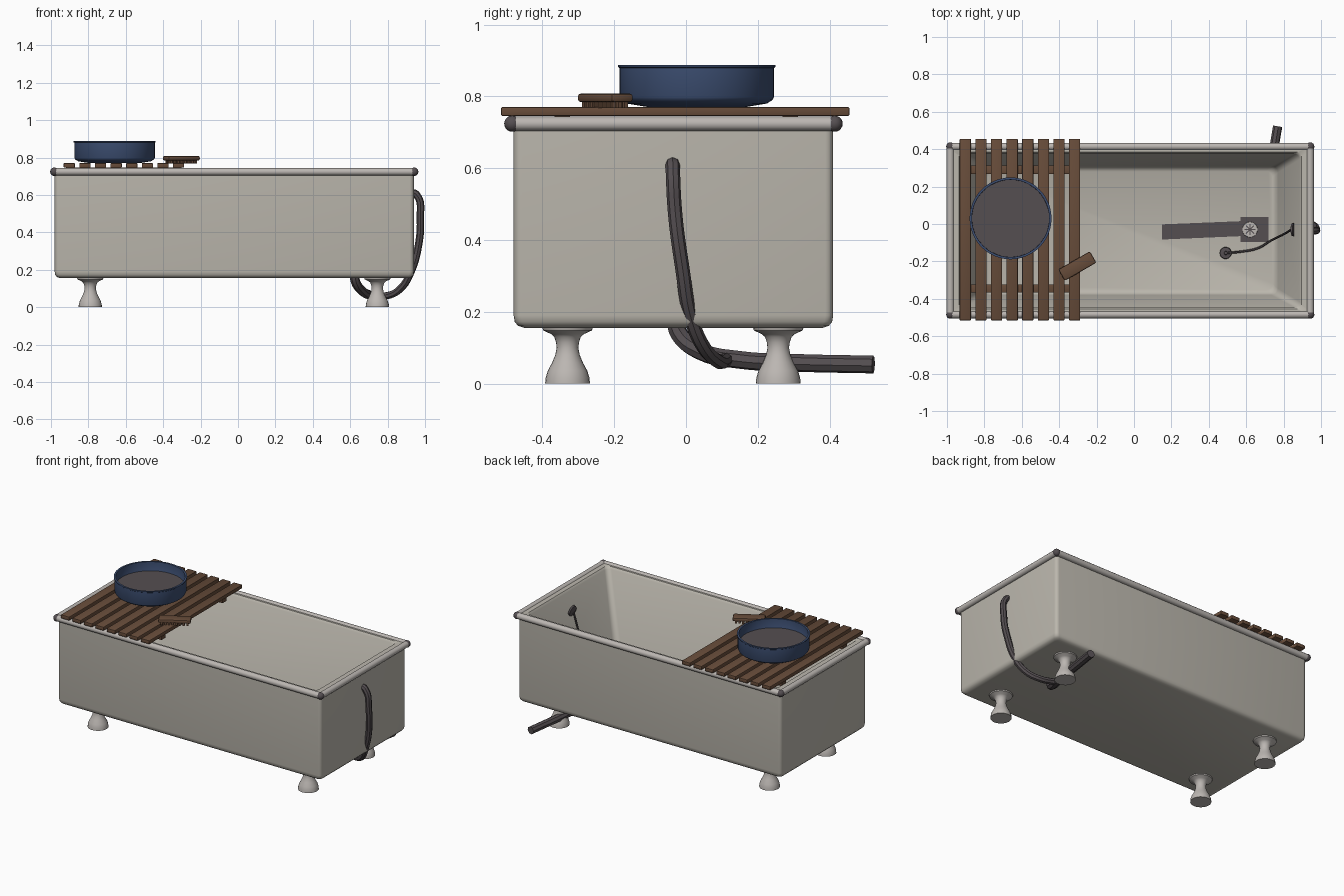
import bpy, bmesh, math
from mathutils import Vector, Matrix

if "Cube" in bpy.data.objects:
    bpy.data.objects.remove(bpy.data.objects["Cube"])

def mat(name, c):
    m = bpy.data.materials.new(name)
    m.diffuse_color = (*c, 1)
    m.use_nodes = True
    m.node_tree.nodes["Principled BSDF"].inputs["Base Color"].default_value = m.diffuse_color
    return m

ENAMEL = mat("old_enamel", (0.50, 0.475, 0.42))
IRON = mat("pale_iron", (0.50, 0.47, 0.445))
DARK = mat("charcoal", (0.090, 0.077, 0.083))
WOOD = mat("brown_wood", (0.135, 0.072, 0.042))
BLUE = mat("blue_enamel", (0.045, 0.076, 0.165))
CX, CY = -0.02, -0.035   # tub centre

def finish(name, bm, m, smooth=True):
    bmesh.ops.recalc_face_normals(bm, faces=bm.faces)
    me = bpy.data.meshes.new(name)
    bm.to_mesh(me)
    bm.free()
    me.materials.append(m)
    ob = bpy.data.objects.new(name, me)
    bpy.context.collection.objects.link(ob)
    if smooth:
        bpy.ops.object.select_all(action='DESELECT')
        ob.select_set(True)
        bpy.context.view_layer.objects.active = ob
        bpy.ops.object.shade_smooth_by_angle(angle=math.radians(40))
    return ob

def box(name, loc, size, m, rot=0, bevel=0.0):
    bm = bmesh.new()
    bmesh.ops.create_cube(bm, size=1)
    bmesh.ops.scale(bm, vec=size, verts=bm.verts)
    if bevel:
        bmesh.ops.bevel(bm, geom=bm.edges[:], offset=bevel, segments=2, profile=0.5, affect='EDGES')
    bmesh.ops.transform(bm, matrix=Matrix.Translation(loc) @ Matrix.Rotation(rot, 4, 'Z'), verts=bm.verts)
    return finish(name, bm, m)

def lathe(name, profile, loc, m, steps=32, tilt=0):
    bm = bmesh.new()
    vs = [bm.verts.new((r, 0, z)) for r, z in profile]
    es = [bm.edges.new(p) for p in zip(vs, vs[1:])]
    bmesh.ops.spin(bm, geom=vs + es, cent=(0, 0, 0), axis=(0, 0, 1), angle=2 * math.pi, steps=steps)
    bmesh.ops.remove_doubles(bm, verts=bm.verts, dist=1e-5)
    bmesh.ops.transform(bm, matrix=Matrix.Translation(loc) @ Matrix.Rotation(tilt, 4, 'Y'), verts=bm.verts)
    return finish(name, bm, m)

def tube(name, pts, r, m, res=2, smooth_path=True):
    cu = bpy.data.curves.new(name, 'CURVE')
    cu.dimensions = '3D'
    cu.bevel_depth, cu.bevel_resolution, cu.use_fill_caps = r, res, True
    cu.resolution_u = 6 if smooth_path else 1
    sp = cu.splines.new('BEZIER')
    sp.bezier_points.add(len(pts) - 1)
    for b, p in zip(sp.bezier_points, pts):
        b.co = p
        b.handle_left_type = b.handle_right_type = 'AUTO' if smooth_path else 'VECTOR'
    tmp = bpy.data.objects.new(name + "_curve", cu)
    bpy.context.collection.objects.link(tmp)
    dg = bpy.context.evaluated_depsgraph_get()
    me = bpy.data.meshes.new_from_object(tmp.evaluated_get(dg))
    bpy.data.objects.remove(tmp)
    bm = bmesh.new()
    bm.from_mesh(me)
    return finish(name, bm, m)

def ring(bm, hx, hy, z, r):
    # rounded rectangle loop
    out = []
    for k, (sx, sy) in enumerate(((1, 1), (-1, 1), (-1, -1), (1, -1))):
        for i in range(5):
            a = math.pi / 2 * (k + i / 4)
            out.append(bm.verts.new((CX + sx * (hx - r) + r * math.cos(a),
                                     CY + sy * (hy - r) + r * math.sin(a), z)))
    return out

# Tub shell: outer wall, top ledge, sloping inside and floor
FLOOR = 0.2
loops = [(0.93, 0.415, 0.155, 0.02), (0.948, 0.433, 0.161, 0.022), (0.957, 0.442, 0.172, 0.022),
         (0.96, 0.445, 0.19, 0.022), (0.96, 0.445, 0.735, 0.022), (0.915, 0.42, 0.735, 0.025),
         (0.905, 0.41, 0.722, 0.03), (0.79, 0.345, 0.235, 0.035), (0.778, 0.335, 0.21, 0.035),
         (0.76, 0.318, FLOOR, 0.035)]
bm = bmesh.new()
rings = [ring(bm, *l) for l in loops]
for a, b in zip(rings, rings[1:]):
    for i in range(len(a)):
        j = (i + 1) % len(a)
        bm.faces.new((a[i], a[j], b[j], b[i]))
bm.faces.new(rings[0])
bm.faces.new(rings[-1])
finish("tub_shell", bm, ENAMEL)

# Rolled rim with dark corner knobs
zr = 0.724
for s in (-1, 1):
    y, x = CY + s * 0.449, CX + s * 0.962
    tube("rim_long", [(CX - 0.962, y, zr), (CX + 0.962, y, zr)], 0.02, IRON, 4, False)
    tube("rim_short", [(x, CY - 0.449, zr), (x, CY + 0.449, zr)], 0.02, IRON, 4, False)
    for t in (-1, 1):
        bm = bmesh.new()
        bmesh.ops.create_uvsphere(bm, u_segments=16, v_segments=10, radius=0.0225)
        bmesh.ops.translate(bm, vec=(x, CY + t * 0.449, zr), verts=bm.verts)
        finish("rim_corner", bm, DARK)

# Turned feet
foot = [(0, 0), (0.0625, 0), (0.061, 0.016), (0.055, 0.036), (0.043, 0.058), (0.034, 0.08), (0.03, 0.1),
        (0.032, 0.115), (0.037, 0.13), (0.046, 0.138), (0.068, 0.148), (0.071, 0.158), (0, 0.158)]
for x in (-0.79, 0.745):
    for y in (-0.33, 0.257):
        lathe("foot", foot, (x, y, 0), IRON, 24)

# Slatted bath board
for i in range(8):
    box("board_slat", (-0.902 + i * 0.0835, -0.03, 0.758), (0.06, 0.97, 0.024), WOOD, bevel=0.003)
for y in (0.29, -0.345):
    box("board_batten", (-0.61, y, 0.73), (0.62, 0.045, 0.032), WOOD, bevel=0.003)

# Wash basin with water
basin = [(0, 0.771), (0.14, 0.771), (0.195, 0.78), (0.211, 0.79), (0.215, 0.798), (0.215, 0.879),
         (0.219, 0.882), (0.219, 0.888), (0.207, 0.888), (0.206, 0.82), (0.19, 0.79), (0, 0.785)]
lathe("wash_basin", basin, (-0.66, 0.03, 0), BLUE, 48)
lathe("basin_water", [(0, 0.82), (0.207, 0.82), (0.207, 0.828), (0, 0.828)], (-0.66, 0.03, 0), DARK, 48)

# Scrubbing brush
A = math.radians(30)
box("brush_back", (-0.303, -0.225, 0.796), (0.195, 0.07, 0.024), WOOD, A, 0.008)
for i in range(8):
    for j in range(3):
        p = Matrix.Rotation(A, 3, 'Z') @ Vector((-0.077 + i * 0.022, -0.02 + j * 0.02, 0))
        box("bristle_tuft", (p.x - 0.303, p.y - 0.225, 0.777), (0.012, 0.012, 0.018), WOOD, A)

# Waste and overflow hoses
tube("overflow_hose", [(0.92, -0.037, 0.613), (0.953, -0.037, 0.603), (0.975, -0.03, 0.47), (0.963, -0.01, 0.32),
                       (0.925, 0.012, 0.19), (0.87, 0.05, 0.1), (0.80, 0.09, 0.062), (0.71, 0.11, 0.066)],
     0.02, DARK)
tube("waste_hose", [(0.62, -0.03, 0.19), (0.627, -0.02, 0.14), (0.66, 0.04, 0.09), (0.70, 0.15, 0.066),
                    (0.73, 0.3, 0.058), (0.768, 0.522, 0.053)], 0.025, DARK)

# Floor stain, drain and cross bars
bm = bmesh.new()
for quad in (((0.15, -0.083), (0.57, -0.065), (0.57, 0.015), (0.15, -0.002)),
             ((0.57, -0.097), (0.72, -0.097), (0.72, 0.037), (0.57, 0.037))):
    bm.faces.new([bm.verts.new((x, y, FLOOR + 0.003)) for x, y in quad])
finish("floor_stain", bm, DARK, False)
lathe("drain", [(0, 0), (0.042, 0), (0.04, 0.008), (0, 0.009)], (0.62, -0.03, FLOOR), IRON, 24)
for k in range(4):
    box("drain_slot", (0.62, -0.03, FLOOR + 0.009), (0.06, 0.006, 0.003), DARK, k * math.pi / 4)

# Overflow plate, chain and plug
lathe("overflow_plate", [(0, 0), (0.036, 0), (0.034, 0.01), (0.015, 0.016), (0, 0.016)],
      (0.855, -0.03, 0.61), DARK, 24, math.radians(-103))
tube("plug_chain", [(0.84, -0.03, 0.60), (0.80, -0.055, 0.42), (0.73, -0.09, 0.24), (0.66, -0.13, 0.208),
                    (0.57, -0.148, 0.208), (0.495, -0.155, 0.235)], 0.006, DARK, 1)
lathe("plug", [(0, 0), (0.026, 0), (0.032, 0.022), (0.03, 0.028), (0.01, 0.03), (0.008, 0.04), (0, 0.04)],
      (0.49, -0.155, FLOOR), DARK, 20)
